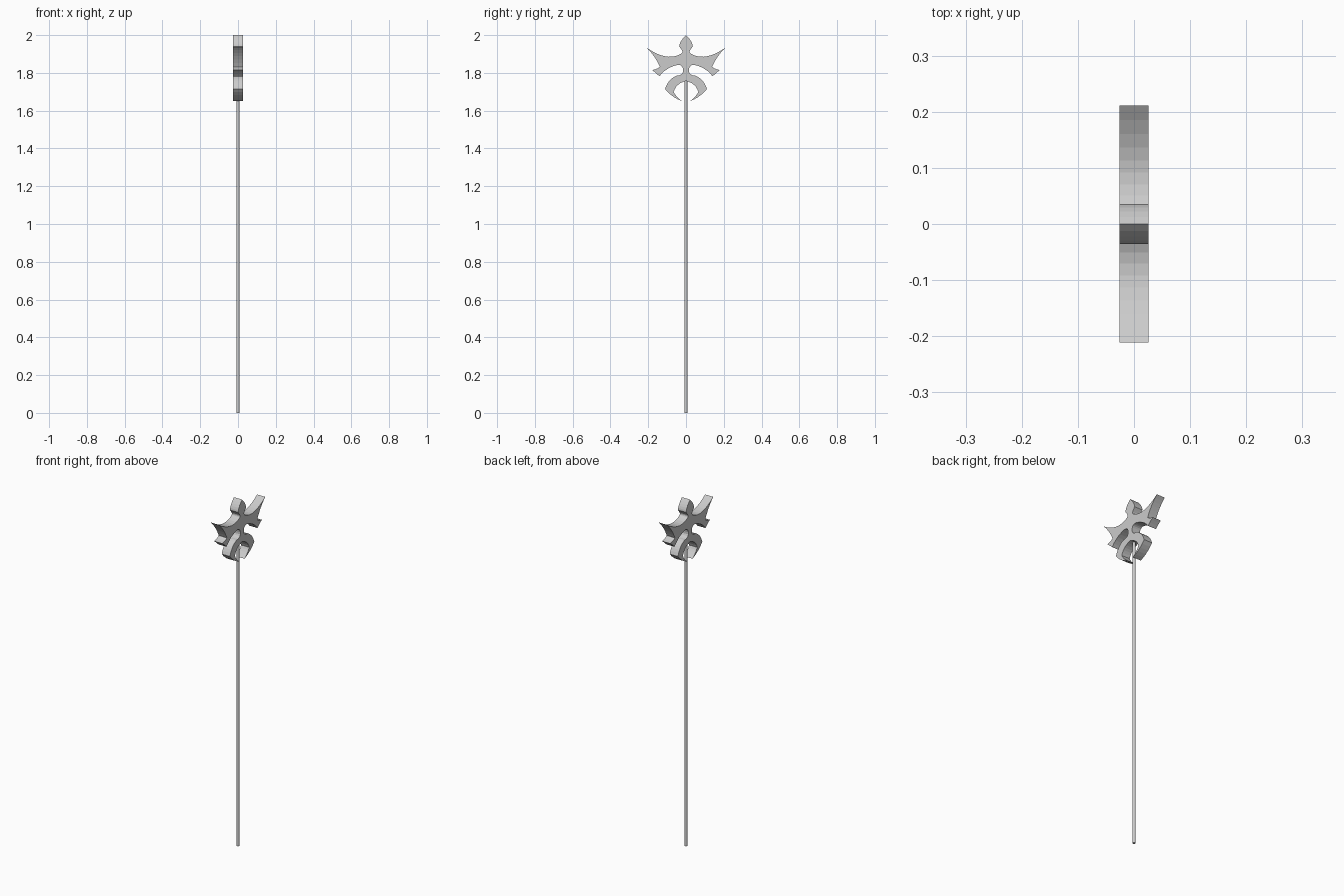
import bpy, bmesh
from mathutils import Vector

if "Cube" in bpy.data.objects:
    bpy.data.objects.remove(bpy.data.objects["Cube"])

HALF_DEPTH = 0.026


def arc(a, c, b, n=6):
    """Quadratic curve from a to b pulled towards c, without its end point."""
    a, b, c = Vector(a), Vector(b), Vector(c)
    return [a * (1 - t) ** 2 + c * 2 * t * (1 - t) + b * t * t
            for t in (i / n for i in range(n))]


# Half outline of the ornamental head as (start, pull, end) curves in y, z
segments = [
    ((0, 2.0), (0.034, 1.967), (0.036, 1.94), 5),         # leaf-shaped finial
    ((0.036, 1.94), (0.026, 1.928), (0.02, 1.918), 2),
    ((0.02, 1.918), (0.015, 1.905), (0.032, 1.898), 4),   # neck
    ((0.032, 1.898), (0.105, 1.86), (0.211, 1.935), 8),   # upper wing edge
    ((0.211, 1.935), (0.165, 1.893), (0.138, 1.832), 6),  # wing tip
    ((0.138, 1.832), (0.152, 1.82), (0.18, 1.815), 3),    # lower barb
    ((0.18, 1.815), (0.162, 1.803), (0.141, 1.782), 3),
    ((0.141, 1.782), (0.105, 1.83), (0.04, 1.843), 6),    # wing underside
    ((0.04, 1.843), (0.012, 1.84), (0.016, 1.805), 5),    # waist
    ((0.016, 1.805), (0.022, 1.786), (0.05, 1.785), 4),
    ((0.05, 1.785), (0.092, 1.77), (0.111, 1.715), 6),    # hook, outer side
    ((0.111, 1.715), (0.075, 1.67), (0.022, 1.651), 5),
    ((0.022, 1.651), (0.055, 1.675), (0.065, 1.70), 4),   # hook, inner side
    ((0.065, 1.70), (0.052, 1.745), (0, 1.757), 6),
]
half = [p for a, c, b, n in segments for p in arc(a, c, b, n)]
half.append(Vector((0, 1.757)))
outline = half + [Vector((-p.x, p.y)) for p in reversed(half[1:-1])]

# Head: flat plate extruded along x
bm = bmesh.new()
face = bm.faces.new([bm.verts.new((-HALF_DEPTH, p.x, p.y)) for p in outline])
ext = bmesh.ops.extrude_face_region(bm, geom=[face])
verts = [g for g in ext["geom"] if isinstance(g, bmesh.types.BMVert)]
bmesh.ops.translate(bm, verts=verts, vec=(2 * HALF_DEPTH, 0, 0))
bmesh.ops.recalc_face_normals(bm, faces=bm.faces)
bmesh.ops.triangulate(bm, faces=[f for f in bm.faces if len(f.verts) > 4])
mesh = bpy.data.meshes.new("staff_head")
bm.to_mesh(mesh)
bm.free()
head = bpy.data.objects.new("staff_head", mesh)
bpy.context.collection.objects.link(head)

# Shaft: long thin pole running up into the head
bpy.ops.mesh.primitive_cylinder_add(vertices=16, radius=0.0085, depth=1.76,
                                    location=(0, 0, 0.88))
shaft = bpy.context.object
shaft.name = "shaft"
bpy.ops.object.shade_smooth_by_angle()
